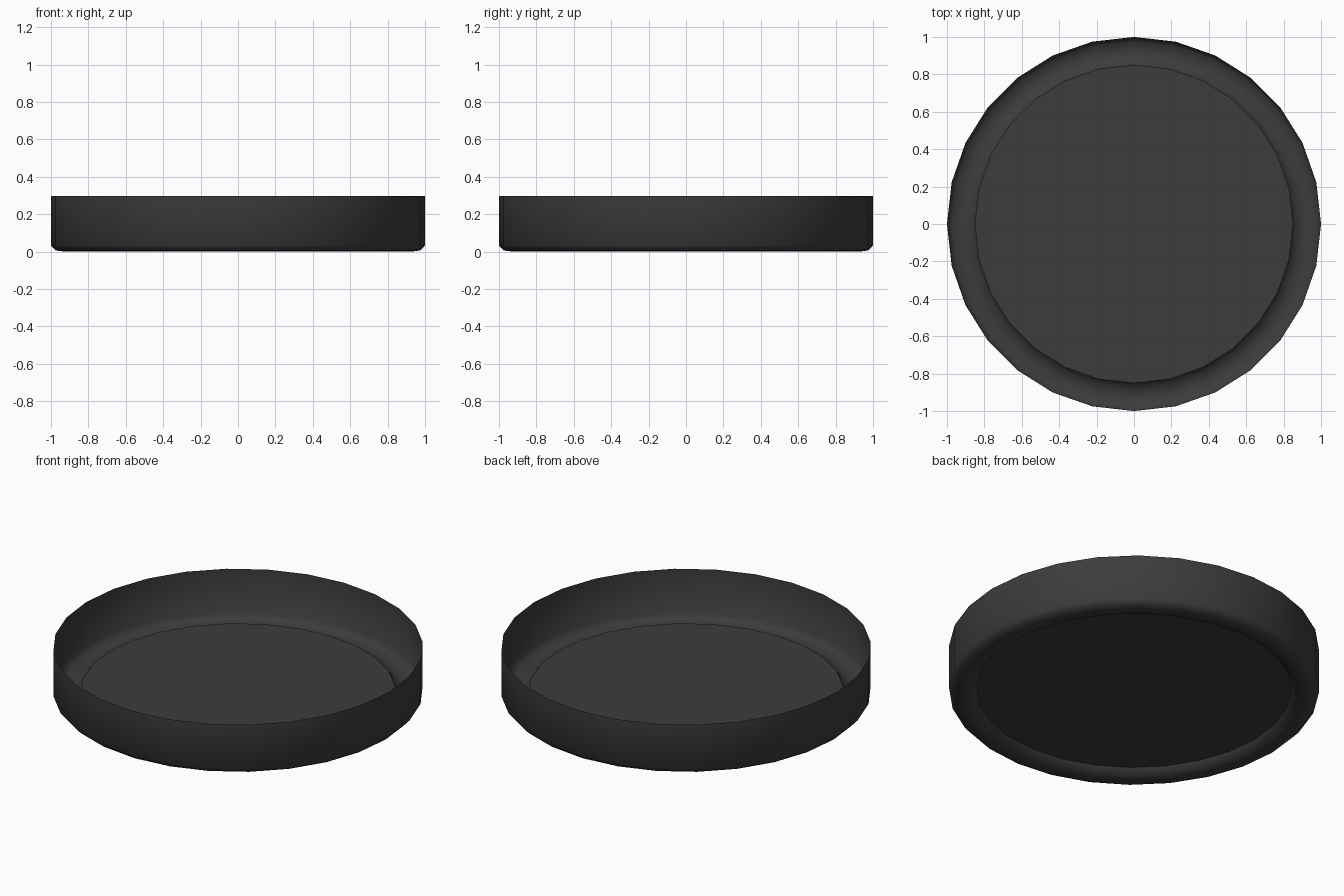
import bpy, bmesh
from math import sin, cos, pi

if "Cube" in bpy.data.objects:
    bpy.data.objects.remove(bpy.data.objects["Cube"])

SIDES = 28

dark = bpy.data.materials.new("dark_grey")
dark.diffuse_color = (0.045, 0.045, 0.045, 1)
dark.use_nodes = True
dark.node_tree.nodes["Principled BSDF"].inputs["Base Color"].default_value = dark.diffuse_color


def ring(bm, r, z):
    return [bm.verts.new((r * cos(2 * pi * i / SIDES), r * sin(2 * pi * i / SIDES), z))
            for i in range(SIDES)]


def finish(bm, name, smooth):
    for f in bm.faces:
        f.smooth = smooth
    mesh = bpy.data.meshes.new(name)
    bm.to_mesh(mesh)
    bm.free()
    mesh.materials.append(dark)
    obj = bpy.data.objects.new(name, mesh)
    bpy.context.collection.objects.link(obj)
    return obj


# Thin wall that curls under into a rounded foot bead (radius, height)
profile = [(1.0, 0.298), (1.0, 0.033), (0.975, 0.006),
           (0.925, 0.0), (0.875, 0.008), (0.85, 0.042)]
bm = bmesh.new()
rings = [ring(bm, r, z) for r, z in profile]
for upper, lower in zip(rings, rings[1:]):
    for i in range(SIDES):
        j = (i + 1) % SIDES
        bm.faces.new((upper[i], lower[i], lower[j], upper[j]))
finish(bm, "dish_wall", True)

# Flat base, kept separate so its edge stays crisp
bm = bmesh.new()
bm.faces.new(ring(bm, *profile[-1]))
finish(bm, "dish_base", False)
